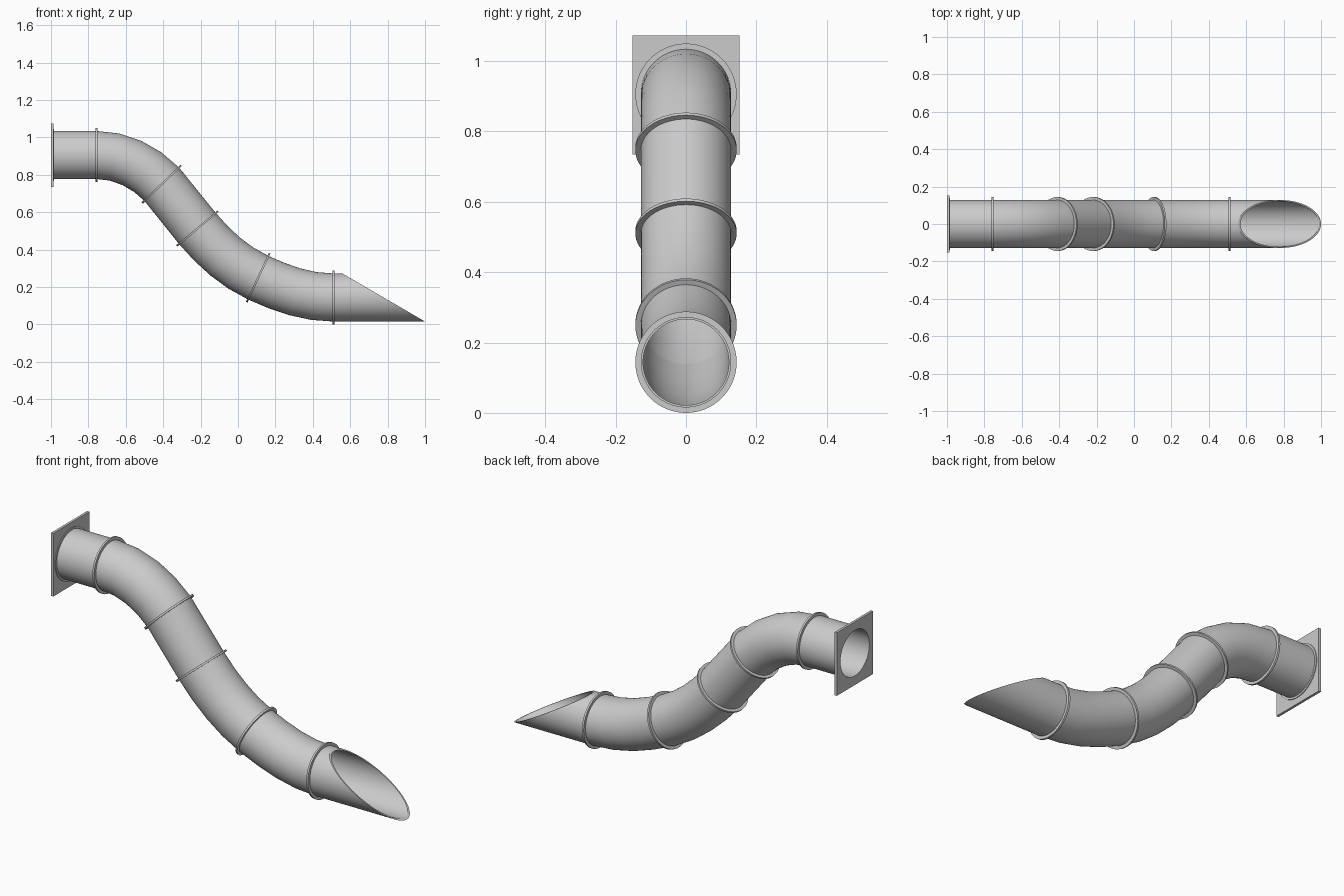
import bpy, bmesh
from math import sin, cos, pi, radians
from mathutils import Vector

if "Cube" in bpy.data.objects:
    bpy.data.objects.remove(bpy.data.objects["Cube"])

SIDES = 64
R_OUT, R_IN, R_FLANGE = 0.1285, 0.122, 0.144
Z_TOP, Z_LOW = 0.906, 0.144


def finish(name, bm):
    bmesh.ops.recalc_face_normals(bm, faces=bm.faces)
    me = bpy.data.meshes.new(name)
    bm.to_mesh(me)
    bm.free()
    ob = bpy.data.objects.new(name, me)
    bpy.context.collection.objects.link(ob)
    bpy.ops.object.select_all(action='DESELECT')
    ob.select_set(True)
    bpy.context.view_layer.objects.active = ob
    bpy.ops.object.shade_smooth_by_angle(angle=radians(20))
    return ob


def ring(st, r):
    # circle around a station (x, z, downward pitch in degrees)
    x, z, a = st[0], st[1], radians(st[2])
    return [Vector((x + sin(a) * r * sin(t), r * cos(t), z + cos(a) * r * sin(t)))
            for t in (2 * pi * i / SIDES for i in range(SIDES))]


def tube(name, stations, r_in=R_IN, r_out=R_OUT, cut=None):
    # hollow pipe through the stations, optionally ending on a slanted cut
    bm = bmesh.new()
    loops = [ring(s, r_out) for s in stations] + [ring(s, r_in) for s in reversed(stations)]
    if cut:
        n = len(stations)
        for lp in (loops[n - 1], loops[n]):
            for p in lp:
                p.x = cut(p.z)
    rows = [[bm.verts.new(p) for p in lp] for lp in loops]
    for k, a in enumerate(rows):
        b = rows[(k + 1) % len(rows)]
        for i in range(SIDES):
            j = (i + 1) % SIDES
            bm.faces.new((a[i], a[j], b[j], b[i]))
    return finish(name, bm)


def bend(s0, s1, n=4):
    # smooth path between two stations
    p0, p1 = Vector(s0[:2]), Vector(s1[:2])
    size = (p1 - p0).length * 1.03
    t0, t1 = (Vector((cos(radians(s[2])), -sin(radians(s[2])))) * size for s in (s0, s1))
    out = []
    for i in range(n + 1):
        t = i / n
        p = (p0 * (2*t**3 - 3*t**2 + 1) + t0 * (t**3 - 2*t**2 + t)
             + p1 * (3*t**2 - 2*t**3) + t1 * (t**3 - t**2))
        out.append((p.x, p.y, s0[2] + (s1[2] - s0[2]) * t))
    return out


# Joints between the pipe sections
J = [(-0.757, Z_TOP, 0), (-0.408, 0.75, 46), (-0.217, 0.513, 50),
     (0.108, 0.250, 25), (0.51, Z_LOW, 0)]

# Pipe sections
tube("inlet_pipe", [(-0.99, Z_TOP, 0), J[0]])
tube("upper_bend", bend(J[0], J[1]))
tube("middle_pipe", [J[1], J[2]])
tube("lower_bend_a", bend(J[2], J[3]))
tube("lower_bend_b", bend(J[3], J[4]))
z_hi, z_lo = Z_LOW + R_OUT, Z_LOW - R_OUT
tube("outlet_spout", [J[4], (0.56, Z_LOW, 0)],
     cut=lambda z: 0.558 + (z_hi - z) / (z_hi - z_lo) * 0.442)

# Joint flanges
for i, (x, z, a) in enumerate(J):
    dx, dz = cos(radians(a)) * 0.005, -sin(radians(a)) * 0.005
    tube(f"flange_{i + 1}", [(x - dx, z - dz, a), (x + dx, z + dz, a)], 0.126, R_FLANGE)

# Collar against the wall plate
tube("wall_collar", [(-0.99, Z_TOP, 0), (-0.983, Z_TOP, 0)], 0.126, 0.139)

# Rectangular wall plate with a round hole
bm = bmesh.new()
hy, hz, zc = 0.152, 0.169, 0.904
rows = []
for x, outer in ((-1, True), (-0.987, True), (-0.987, False), (-1, False)):
    row = []
    for i in range(SIDES):
        t = 2 * pi * i / SIDES
        c, s = cos(t), sin(t)
        if outer:
            # square walk keeps a vertex on every corner
            m = max(abs(c), abs(s))
            row.append(bm.verts.new((x, hy * c / m, zc + hz * s / m)))
        else:
            row.append(bm.verts.new((x, R_IN * c, Z_TOP + R_IN * s)))
    rows.append(row)
for k in range(4):
    a, b = rows[k], rows[(k + 1) % 4]
    for i in range(SIDES):
        j = (i + 1) % SIDES
        bm.faces.new((a[i], a[j], b[j], b[i]))
finish("wall_plate", bm)
